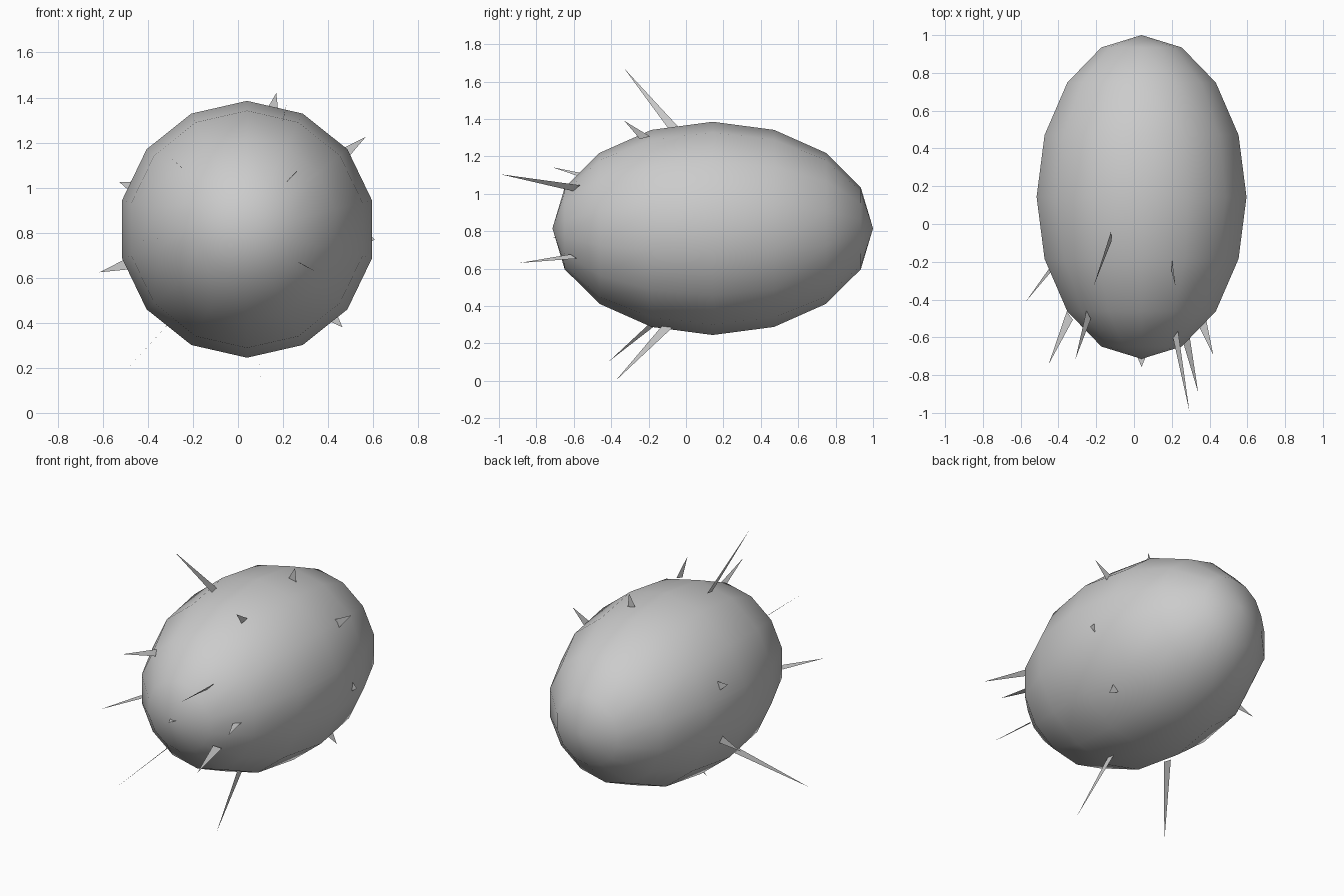
import bpy
import bmesh
from math import radians
from mathutils import Vector, Matrix

if "Cube" in bpy.data.objects:
    bpy.data.objects.remove(bpy.data.objects["Cube"], do_unlink=True)

CENTRE = Vector((0.04, 0.143, 0.815))
RADIUS, HALF_LENGTH = 0.57, 0.857
FORWARD = Vector((0, 1, 0))

grey = bpy.data.materials.new("plain_grey")
grey.use_nodes = True
colour = (0.6, 0.6, 0.6, 1)
grey.diffuse_color = colour
grey.node_tree.nodes["Principled BSDF"].inputs["Base Color"].default_value = colour


def add_object(name, bm):
    mesh = bpy.data.meshes.new(name)
    bm.to_mesh(mesh)
    bm.free()
    mesh.materials.append(grey)
    obj = bpy.data.objects.new(name, mesh)
    bpy.context.collection.objects.link(obj)
    return obj


def add_thorn(name, tip, base, across, width):
    """Flat triangular thorn, its base edge running along 'across'."""
    bm = bmesh.new()
    half = across.normalized() * width / 2
    bm.faces.new([bm.verts.new(p) for p in (base - half, base + half, tip)])
    add_object(name, bm)


def surface_normal(rel):
    return Vector((rel.x / RADIUS**2, rel.y / HALF_LENGTH**2, rel.z / RADIUS**2)).normalized()


# Egg-shaped body, poles pointing to front and back
bm = bmesh.new()
bmesh.ops.create_uvsphere(bm, u_segments=14, v_segments=8, radius=1)
bmesh.ops.rotate(bm, verts=bm.verts, matrix=Matrix.Rotation(radians(90), 3, "X"))
bmesh.ops.scale(bm, verts=bm.verts, vec=(RADIUS, HALF_LENGTH, RADIUS))
bmesh.ops.translate(bm, verts=bm.verts, vec=CENTRE)
for face in bm.faces:
    face.smooth = True
add_object("body", bm)

# Long thorns leaning forward, each lying in a plane through the body axis: tip, base
leaning = [
    ((-0.214, -0.33, 1.67), (-0.12, -0.065, 1.35)),
    ((0.22, -0.33, 1.39), (0.2, -0.22, 1.3)),
    ((-0.31, -0.715, 1.142), (-0.24, -0.48, 1.08)),
    ((0.294, -0.995, 1.105), (0.22, -0.585, 1.03)),
    ((0.34, -0.893, 0.63), (0.275, -0.6, 0.665)),
    ((-0.574, -0.412, 0.104), (-0.31, -0.07, 0.394)),
    ((0.115, -0.377, 0.0), (0.09, -0.1, 0.29)),
    ((-0.452, -0.743, 0.763), (-0.34, -0.485, 0.775)),
    ((0.42, -0.695, 0.815), (0.362, -0.52, 0.815)),
]
for i, (tip, base) in enumerate(leaning, 1):
    tip, base = Vector(tip), Vector(base)
    rel = base - CENTRE
    across = surface_normal(rel).cross(FORWARD.cross(rel))
    add_thorn(f"leaning_thorn_{i}", tip, base, across, 0.055)

# Short upright thorns around the middle, each in a crosswise plane: x and z of the tip
for i, (x, z) in enumerate([(0.17, 1.42), (0.567, 1.225), (-0.527, 1.025),
                            (-0.616, 0.624), (0.464, 0.38), (0.607, 0.77)], 1):
    tip = Vector((x, 0.33, z))
    out = Vector((x - CENTRE.x, 0, z - CENTRE.z)).normalized()
    base = Vector((CENTRE.x, 0.33, CENTRE.z)) + out * 0.535
    add_thorn(f"upright_thorn_{i}", tip, base, FORWARD.cross(out), 0.055)

# Tiny thorn at the front end
add_thorn("front_thorn", CENTRE - FORWARD * 0.9, CENTRE - FORWARD * 0.84, Vector((1, 0, 0)), 0.05)
